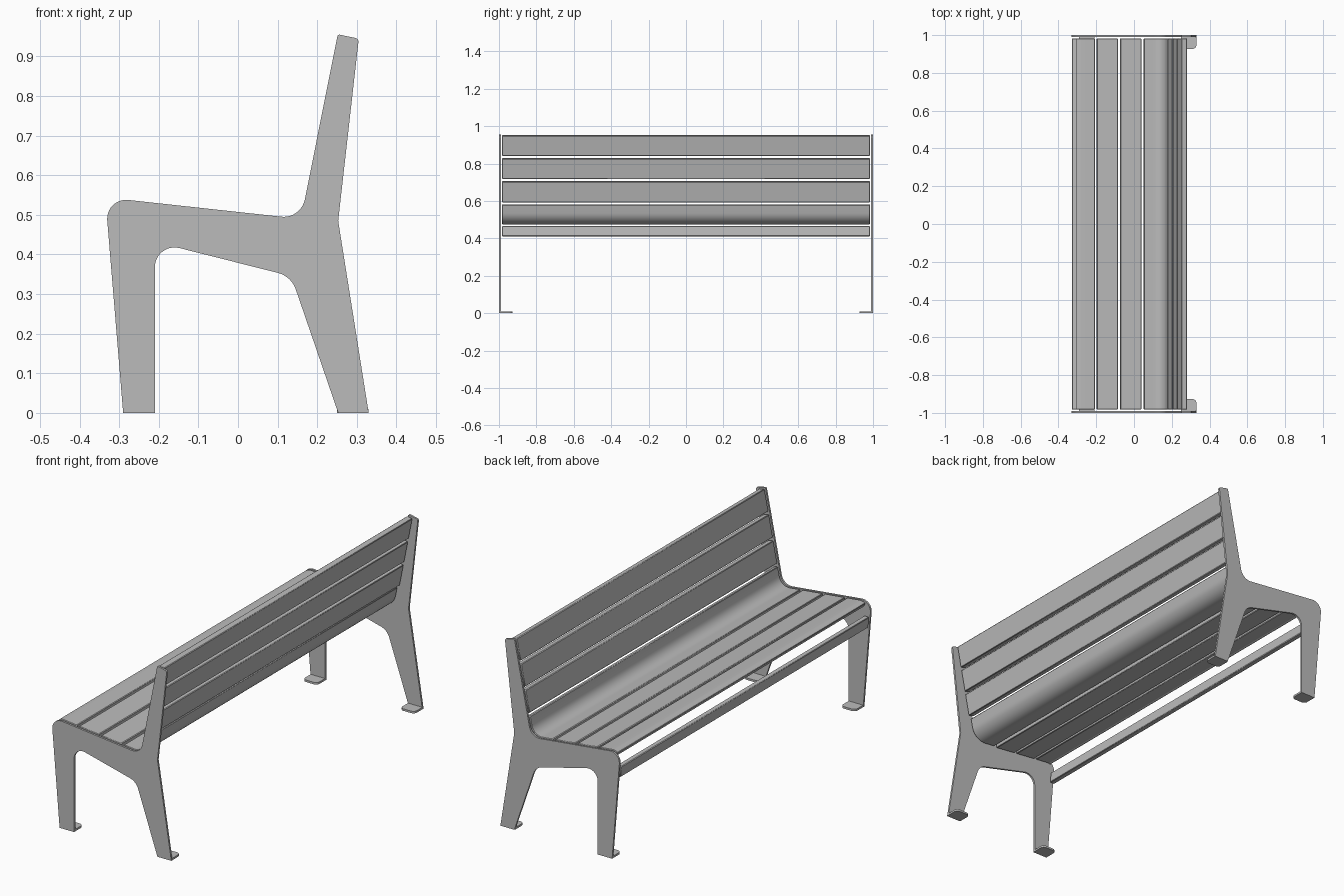
import bpy, bmesh, math
from mathutils import Vector

if "Cube" in bpy.data.objects:
    bpy.data.objects.remove(bpy.data.objects["Cube"])

grey = bpy.data.materials.new("light_grey")
grey.diffuse_color = (0.5, 0.5, 0.5, 1)
grey.use_nodes = True
grey.node_tree.nodes["Principled BSDF"].inputs["Base Color"].default_value = grey.diffuse_color


def prism(name, pts, axis, a, b, bevel=0.0):
    """Extrude a 2D outline (xz for axis 'y', xy for axis 'z') from a to b."""
    bm = bmesh.new()
    vs = [bm.verts.new((p[0], a, p[1]) if axis == "y" else (p[0], p[1], a)) for p in pts]
    face = bm.faces.new(vs)
    ext = bmesh.ops.extrude_face_region(bm, geom=[face])
    step = (0, b - a, 0) if axis == "y" else (0, 0, b - a)
    moved = [g for g in ext["geom"] if isinstance(g, bmesh.types.BMVert)]
    bmesh.ops.translate(bm, verts=moved, vec=step)
    bmesh.ops.recalc_face_normals(bm, faces=bm.faces)
    me = bpy.data.meshes.new(name)
    bm.to_mesh(me)
    bm.free()
    me.materials.append(grey)
    ob = bpy.data.objects.new(name, me)
    bpy.context.collection.objects.link(ob)
    bpy.ops.object.select_all(action="DESELECT")
    ob.select_set(True)
    bpy.context.view_layer.objects.active = ob
    bpy.ops.object.shade_smooth_by_angle(angle=math.radians(30))
    if bevel:
        m = ob.modifiers.new("edge_bevel", "BEVEL")
        m.width, m.segments, m.limit_method = bevel, 1, "ANGLE"
        m.angle_limit = math.radians(50)
    return ob


def fillet(prev, corner, nxt, t, n=10):
    """Arc that rounds a corner, starting and ending t away from it."""
    c = Vector(corner)
    u, v = (Vector(prev) - c).normalized(), (Vector(nxt) - c).normalized()
    half = u.angle(v) / 2
    mid = c + (u + v).normalized() * (t / math.cos(half))
    p, q = c + u * t - mid, c + v * t - mid
    r = p.length
    p, q = p.normalized(), q.normalized()
    return [mid + p.slerp(q, i / n) * r for i in range(n + 1)]


def rounded(corners):
    """Outline from (x, y, rounding) corners."""
    out = []
    for i, (x, y, t) in enumerate(corners):
        a, b = corners[i - 1][:2], corners[(i + 1) % len(corners)][:2]
        out += fillet(a, (x, y), b, t) if t else [Vector((x, y))]
    return out


# Side frames with turned-in feet
FRONT, CREASE, TOP = (-0.335, 0.544), (0.159, 0.490), (0.252, 0.956)
frame = rounded([(-0.29, 0, 0), (-0.21, 0, 0), (-0.21, 0.432, 0.064),
                 (0.1345, 0.345, 0.035), (0.253, 0, 0), (0.33, 0, 0),
                 (0.253, 0.485, 0), (0.305, 0.945, 0.009), (*TOP, 0.005),
                 (*CREASE, 0.05), (*FRONT, 0.058)])
for side, s in (("left", -1), ("right", 1)):
    prism(f"side_frame_{side}", frame, "y", s * 0.99, s * 1.0)
    for part, x0, x1 in (("front", -0.29, -0.21), ("back", 0.25, 0.33)):
        foot = rounded([(x0, s * 0.995, 0), (x1, s * 0.995, 0),
                        (x1, s * 0.927, 0.02), (x0, s * 0.927, 0.02)])
        prism(f"{part}_foot_{side}", foot, "z", 0, 0.01)


# Slats follow the upper edge of the frames
def seat(x):
    return Vector((x, FRONT[1] + (x - FRONT[0]) * (CREASE[1] - FRONT[1]) / (CREASE[0] - FRONT[0])))


def back(z):
    return Vector((CREASE[0] + (z - CREASE[1]) * (TOP[0] - CREASE[0]) / (TOP[1] - CREASE[1]), z))


def front(z):
    return Vector((-0.29 - 0.0825 * z, z))


def slat(name, path, thick=0.025):
    inner = []
    for i, p in enumerate(path):
        d = (path[min(i + 1, len(path) - 1)] - path[max(i - 1, 0)]).normalized()
        inner.append(p + Vector((d.y, -d.x)) * thick)
    prism(name, path + inner[::-1], "y", -0.983, 0.983, 0.003)


slat("front_rail", [front(0.41), front(0.465)])
nose = [p for p in fillet((-0.29, 0), FRONT, CREASE, 0.058) if p.x > -0.312]
slat("seat_slat_front", nose + [seat(-0.207)])
for i, (a, b) in enumerate([(-0.195, -0.085), (-0.072, 0.039)]):
    slat(f"seat_slat_{i + 1}", [seat(a), seat(b)])
slat("curved_slat", [seat(0.053)] + fillet(FRONT, CREASE, TOP, 0.05) + [back(0.583)], 0.02)
for i, (a, b) in enumerate([(0.598, 0.707), (0.722, 0.831), (0.846, 0.953)]):
    slat(f"back_slat_{i + 1}", [back(a), back(b)], 0.03)
